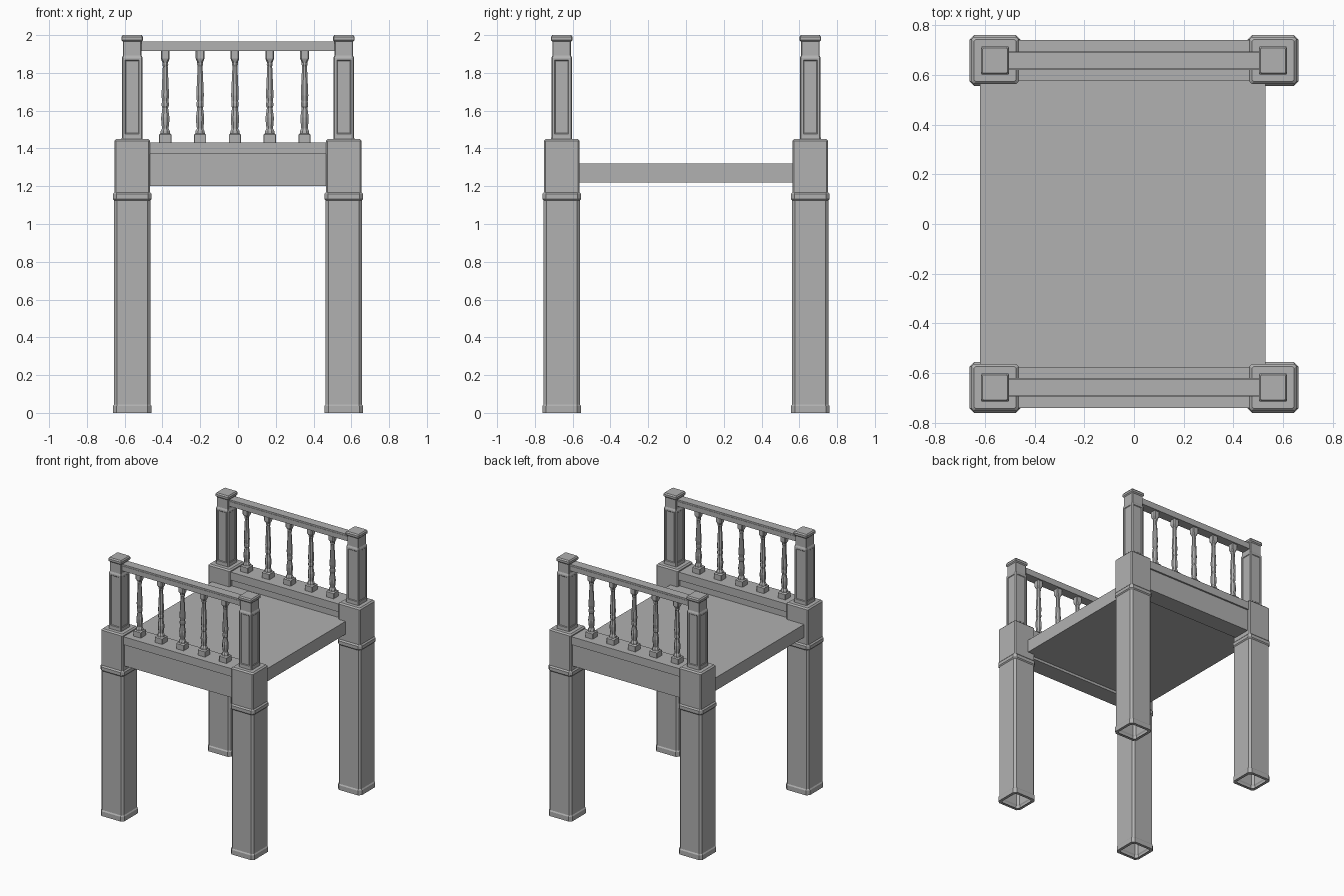
import bpy, bmesh

if "Cube" in bpy.data.objects:
    bpy.data.objects.remove(bpy.data.objects["Cube"])

PX, PY = 0.56, 0.658          # post centres
OCT = 0.586                   # chamfer ratio that gives a regular octagon

grey = bpy.data.materials.new("dark_grey")
grey.diffuse_color = (0.44, 0.44, 0.44, 1)
grey.use_nodes = True
grey.node_tree.nodes["Principled BSDF"].inputs["Base Color"].default_value = grey.diffuse_color


def finish(bm, name):
    bmesh.ops.recalc_face_normals(bm, faces=bm.faces)
    me = bpy.data.meshes.new(name)
    bm.to_mesh(me)
    bm.free()
    me.materials.append(grey)
    ob = bpy.data.objects.new(name, me)
    bpy.context.collection.objects.link(ob)
    return ob


def loft(name, profile, cx, cy, cap_bottom=True, panel=None):
    """Stack chamfered squares given as (z, half width, chamfer)."""
    bm = bmesh.new()
    rings = []
    for z, h, c in profile:
        k = h - c
        pts = [(h, -k), (h, k), (k, h), (-k, h), (-h, k), (-h, -k), (-k, -h), (k, -h)]
        rings.append([bm.verts.new((cx + x, cy + y, z)) for x, y in pts])
    sides = []
    for s, (a, b) in enumerate(zip(rings, rings[1:])):
        for i in range(8):
            j = (i + 1) % 8
            f = bm.faces.new((a[i], a[j], b[j], b[i]))
            if s == panel and i % 2 == 0:
                sides.append(f)
    bm.faces.new(rings[-1])
    if cap_bottom:
        bm.faces.new(rings[0][::-1])
    if sides:                 # sunken panels on the four broad faces
        bm.normal_update()
        bmesh.ops.inset_individual(bm, faces=sides, thickness=0.017, depth=0)
        bmesh.ops.inset_individual(bm, faces=sides, thickness=0.006, depth=-0.004)
    return finish(bm, name)


def box(name, x0, x1, y0, y1, z0, z1):
    bm = bmesh.new()
    bmesh.ops.create_cube(bm, size=1)
    for v in bm.verts:
        v.co.x = x1 if v.co.x > 0 else x0
        v.co.y = y1 if v.co.y > 0 else y0
        v.co.z = z1 if v.co.z > 0 else z0
    return finish(bm, name)


# leg: hollow foot, shaft, collar, square block
leg = [(0, 0.08, 0.015), (0, 0.102, 0.02), (0.036, 0.102, 0.02), (0.045, 0.096, 0.015),
       (1.125, 0.096, 0.015), (1.133, 0.103, 0.02), (1.158, 0.103, 0.02),
       (1.168, 0.094, 0.008), (1.44, 0.094, 0.008), (1.45, 0.084, 0.006)]
# slim upper post with neck and cap
post = [(1.445, 0.056, 0.006), (1.465, 0.055, 0.006), (1.88, 0.055, 0.006),
        (1.893, 0.049, 0.004), (1.966, 0.049, 0.004), (1.974, 0.057, 0.004),
        (1.99, 0.057, 0.004), (2.0, 0.05, 0.004)]
# turned baluster between square blocks
baluster = [(z, h, h * c) for z, h, c in [
    (1.425, 0.032, 0.06), (1.473, 0.032, 0.06), (1.48, 0.025, OCT), (1.492, 0.024, OCT),
    (1.505, 0.017, OCT), (1.54, 0.021, OCT), (1.565, 0.022, OCT), (1.615, 0.015, OCT),
    (1.625, 0.019, OCT), (1.64, 0.019, OCT), (1.65, 0.017, OCT), (1.68, 0.02, OCT),
    (1.835, 0.013, OCT), (1.845, 0.016, OCT), (1.855, 0.015, OCT),
    (1.875, 0.023, 0.25), (1.92, 0.023, 0.25)]]

for side, sy in (("front", -1), ("back", 1)):
    y = sy * PY
    for hand, sx in (("left", -1), ("right", 1)):
        loft(f"{side}_{hand}_leg", leg, sx * PX, y, cap_bottom=False)
        loft(f"{side}_{hand}_post", post, sx * PX, y, panel=1)
    # apron board, overhanging ledge and handrail
    box(f"{side}_apron", -0.48, 0.48, y - 0.069, y + 0.069, 1.2, 1.375)
    box(f"{side}_ledge", -0.48, 0.48, y - 0.082, y + 0.082, 1.37, 1.432)
    box(f"{side}_handrail", -0.52, 0.52, y - 0.037, y + 0.037, 1.915, 1.953)
    box(f"{side}_handrail_top", -0.52, 0.52, y - 0.034, y + 0.034, 1.953, 1.965)
    for i in range(5):
        loft(f"{side}_baluster_{i + 1}", baluster, -0.385 + 0.1843 * i, y)

# deck slab, set slightly to the left
box("deck", -0.62, 0.53, -0.59, 0.59, 1.22, 1.32)
